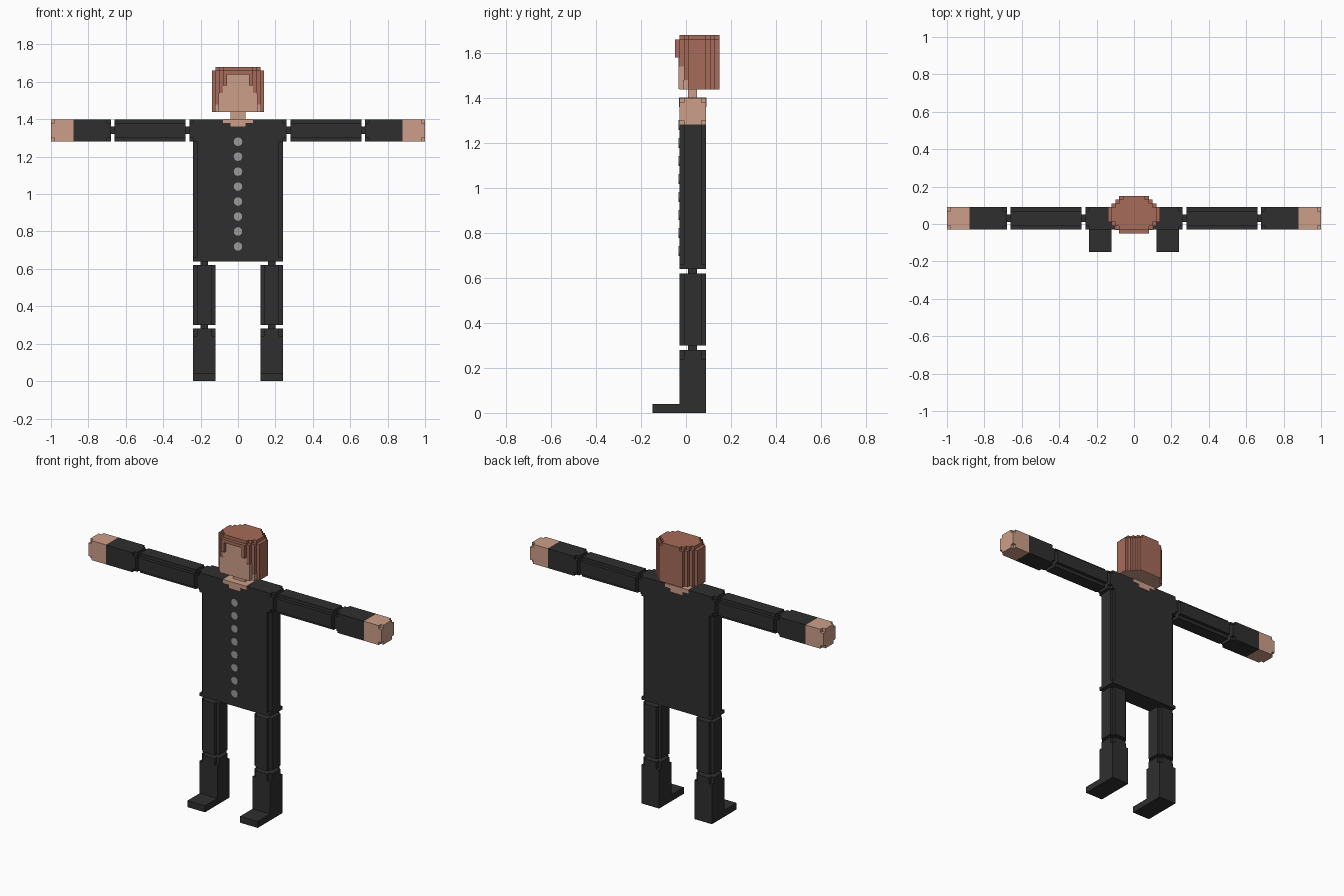
import bpy, bmesh, math
from mathutils import Vector

if "Cube" in bpy.data.objects:
    bpy.data.objects.remove(bpy.data.objects["Cube"])

STEP = 0.02   # size of one block
YC = 0.03     # depth centre of the body


def material(name, rgb):
    m = bpy.data.materials.new(name)
    m.diffuse_color = (*rgb, 1)
    m.use_nodes = True
    m.node_tree.nodes["Principled BSDF"].inputs["Base Color"].default_value = m.diffuse_color
    return m


BLACK = material("black cloth", (0.028, 0.028, 0.028))
SKIN = material("skin", (0.61, 0.345, 0.25))
HAIR = material("brown hair", (0.38, 0.145, 0.1))
GREY = material("grey button", (0.33, 0.33, 0.33))


def prism(name, outline, axis, lo, hi, mat):
    """Extrude an outline given in the two other axes along x or z."""
    bm = bmesh.new()
    place = {"x": lambda a, b, t: (t, a, b), "z": lambda a, b, t: (a, b, t)}[axis]
    low = [bm.verts.new(place(a, b, lo)) for a, b in outline]
    face = bm.faces.new(low)
    ext = bmesh.ops.extrude_face_region(bm, geom=[face])
    move = Vector(place(0, 0, hi - lo))
    bmesh.ops.translate(bm, vec=move, verts=[v for v in ext["geom"] if isinstance(v, bmesh.types.BMVert)])
    bmesh.ops.recalc_face_normals(bm, faces=bm.faces)
    me = bpy.data.meshes.new(name)
    bm.to_mesh(me)
    bm.free()
    me.materials.append(mat)
    ob = bpy.data.objects.new(name, me)
    bpy.context.collection.objects.link(ob)
    return ob


def rect(a0, a1, b0, b1):
    return [(a0, b0), (a1, b0), (a1, b1), (a0, b1)]


def notched(a0, a1, b0, b1, s=STEP):
    """Rectangle with a square step cut from each corner."""
    return [(a0 + s, b0), (a1 - s, b0), (a1 - s, b0 + s), (a1, b0 + s),
            (a1, b1 - s), (a1 - s, b1 - s), (a1 - s, b1), (a0 + s, b1),
            (a0 + s, b1 - s), (a0, b1 - s), (a0, b0 + s), (a0 + s, b0 + s)]


def box(name, x, y, z, mat):
    return prism(name, rect(*x, *y), "z", *z, mat)


F, B = YC - 0.06, YC + 0.06   # front and back of the body

# Torso
prism("torso", notched(-0.24, 0.24, F, B), "z", 0.66, 1.28, BLACK)
prism("torso_hem", rect(-0.24, 0.24, F, B), "z", 0.64, 0.66, BLACK)
box("shoulders", (-0.24, 0.24), (F, B), (1.28, 1.40), BLACK)

# Open collar and neck
box("collar_upper", (-0.08, 0.08), (F - 0.002, B + 0.002), (1.38, 1.402), SKIN)
box("collar_lower", (-0.04, 0.04), (F - 0.002, B + 0.002), (1.36, 1.38), SKIN)
box("neck", (-0.04, 0.04), (YC - 0.02, YC + 0.02), (1.40, 1.45), SKIN)

# Arms and legs on both sides
for side, s in (("left", 1), ("right", -1)):
    def arm(part, outline, x0, x1, mat):
        lo, hi = sorted((s * x0, s * x1))
        prism(f"{side}_{part}", outline, "x", lo, hi, mat)

    full, cut = rect(F, B, 1.28, 1.40), notched(F, B, 1.28, 1.40)
    joint = rect(YC - 0.02, YC + 0.02, 1.32, 1.36)
    arm("shoulder_end", cut, 0.24, 0.26, BLACK)
    arm("shoulder_joint", joint, 0.26, 0.28, BLACK)
    arm("upper_arm", cut, 0.28, 0.66, BLACK)
    arm("elbow_joint", joint, 0.66, 0.68, BLACK)
    arm("forearm_end", cut, 0.68, 0.70, BLACK)
    arm("forearm", full, 0.70, 0.88, BLACK)
    arm("hand", full, 0.88, 0.98, SKIN)
    arm("fingertips", cut, 0.98, 1.00, SKIN)

    x0, x1 = sorted((s * 0.12, s * 0.24))
    mid = s * 0.18
    legcut = notched(x0, x1, F, B)
    legjoint = rect(mid - 0.02, mid + 0.02, YC - 0.02, YC + 0.02)
    prism(f"{side}_hip_joint", legjoint, "z", 0.62, 0.64, BLACK)
    prism(f"{side}_thigh", legcut, "z", 0.30, 0.62, BLACK)
    prism(f"{side}_knee_joint", legjoint, "z", 0.28, 0.30, BLACK)
    prism(f"{side}_shin_top", legcut, "z", 0.24, 0.28, BLACK)
    prism(f"{side}_shin", rect(x0, x1, F, B), "z", 0.0, 0.24, BLACK)
    box(f"{side}_foot", (x0, x1), (-0.15, F), (0.0, 0.04), BLACK)

# Buttons down the front
for i in range(8):
    bpy.ops.mesh.primitive_cylinder_add(vertices=12, radius=0.023, depth=0.008,
                                        location=(0, F, 0.72 + 0.08 * i),
                                        rotation=(math.pi / 2, 0, 0))
    bpy.context.object.name = f"button_{i + 1}"
    bpy.context.object.data.materials.append(GREY)

# Hair: stepped round block with a smaller cap on top
half = [(0.10, -0.03), (0.10, -0.01), (0.12, -0.01), (0.12, 0.01), (0.14, 0.01),
        (0.14, 0.09), (0.12, 0.09), (0.12, 0.11), (0.10, 0.11), (0.10, 0.13),
        (0.08, 0.13), (0.08, 0.15)]
ring = half + [(-x, y) for x, y in reversed(half)]
prism("hair", ring, "z", 1.44, 1.66, HAIR)
cap = [(x - 0.02 if x > 0 else x + 0.02, y) for x, y in ring]
prism("hair_cap", cap, "z", 1.66, 1.68, HAIR)

# Fringe framing the forehead
box("fringe_top", (-0.08, 0.08), (-0.05, -0.03), (1.64, 1.66), HAIR)
for side, s in (("left", 1), ("right", -1)):
    box(f"{side}_fringe", sorted((s * 0.06, s * 0.08)), (-0.05, -0.03), (1.58, 1.64), HAIR)

# Face: skin plates stepping outward toward the jaw
e = 0.003
box("forehead", (-0.06, 0.06), (-0.03 - e, -0.01), (1.56, 1.64), SKIN)
box("cheeks", (-0.08, 0.08), (-0.03 - e, -0.01), (1.53, 1.60), SKIN)
box("jaw", (-0.10 - e, 0.10 + e), (-0.03 - e, -0.01), (1.44, 1.54), SKIN)
box("jaw_sides", (-0.12 - e, 0.12 + e), (-0.01 - e, 0.01), (1.44, 1.48), SKIN)
prism("head_underside", ring, "z", 1.438, 1.44, SKIN)
